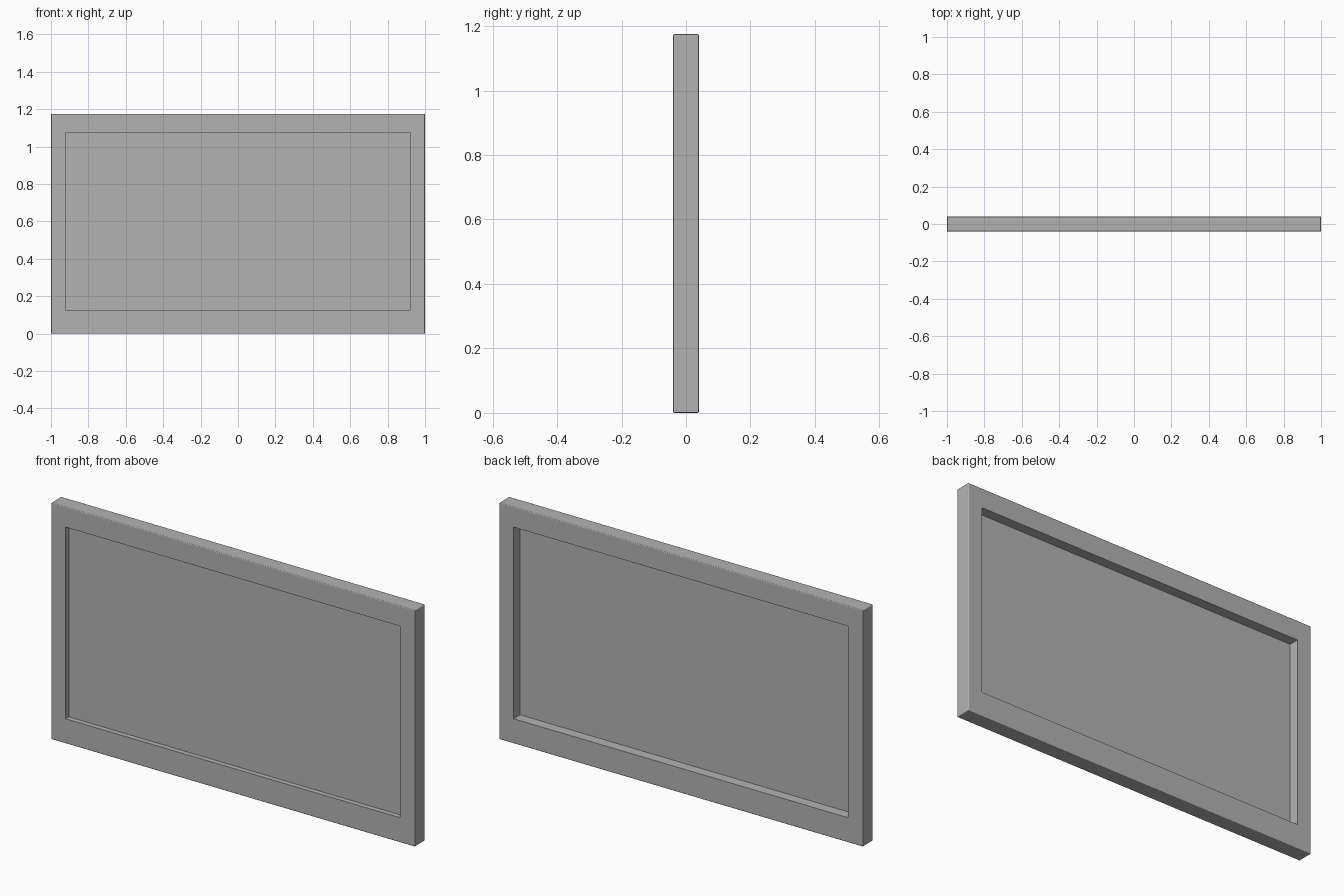
import bpy, bmesh

if "Cube" in bpy.data.objects:
    bpy.data.objects.remove(bpy.data.objects["Cube"])

W, H, D = 1.0, 1.175, 0.04          # half width, height, half depth
IW, Z0, Z1 = 0.92, 0.123, 1.075     # opening half width, bottom, top

grey = bpy.data.materials.new("dark_grey")
grey.diffuse_color = (0.45, 0.45, 0.45, 1)
grey.use_nodes = True
grey.node_tree.nodes["Principled BSDF"].inputs["Base Color"].default_value = grey.diffuse_color


def rect(hw, lo, hi):
    return [(-hw, lo), (hw, lo), (hw, hi), (-hw, hi)]


def make_object(name, bm):
    bmesh.ops.recalc_face_normals(bm, faces=bm.faces)
    mesh = bpy.data.meshes.new(name)
    bm.to_mesh(mesh)
    bm.free()
    mesh.materials.append(grey)
    obj = bpy.data.objects.new(name, mesh)
    bpy.context.collection.objects.link(obj)
    return obj


# Frame: a mitred ring between two rectangles
bm = bmesh.new()
loops = [[bm.verts.new((x, y, z)) for x, z in rect(*r)]
         for r, y in (((W, 0, H), -D), ((W, 0, H), D),
                      ((IW, Z0, Z1), D), ((IW, Z0, Z1), -D))]
for a, b in zip(loops, loops[1:] + loops[:1]):
    for i in range(4):
        j = (i + 1) % 4
        bm.faces.new((a[i], a[j], b[j], b[i]))

# Softly rounded outer edges, crisp opening
outer = set(loops[0] + loops[1])
edges = [e for e in bm.edges if set(e.verts) <= outer]
bmesh.ops.bevel(bm, geom=edges, offset=0.004, offset_type='OFFSET',
                segments=3, profile=0.5, affect='EDGES')
frame = make_object("frame", bm)
bpy.context.view_layer.objects.active = frame
frame.select_set(True)
bpy.ops.object.shade_smooth_by_angle(angle=0.7)

# Keep the broad faces flat-looking beside the rounded edges
flat = frame.modifiers.new("flat_faces", 'WEIGHTED_NORMAL')
flat.keep_sharp = True
flat.weight = 100

# Panel: thin sheet set nearer the front, tucked into the frame
bm = bmesh.new()
bmesh.ops.create_cube(bm, size=1)
bmesh.ops.scale(bm, vec=(2 * IW + 0.01, 0.004, Z1 - Z0 + 0.01), verts=bm.verts)
bmesh.ops.translate(bm, vec=(0, -0.013, (Z0 + Z1) / 2), verts=bm.verts)
make_object("panel", bm)
